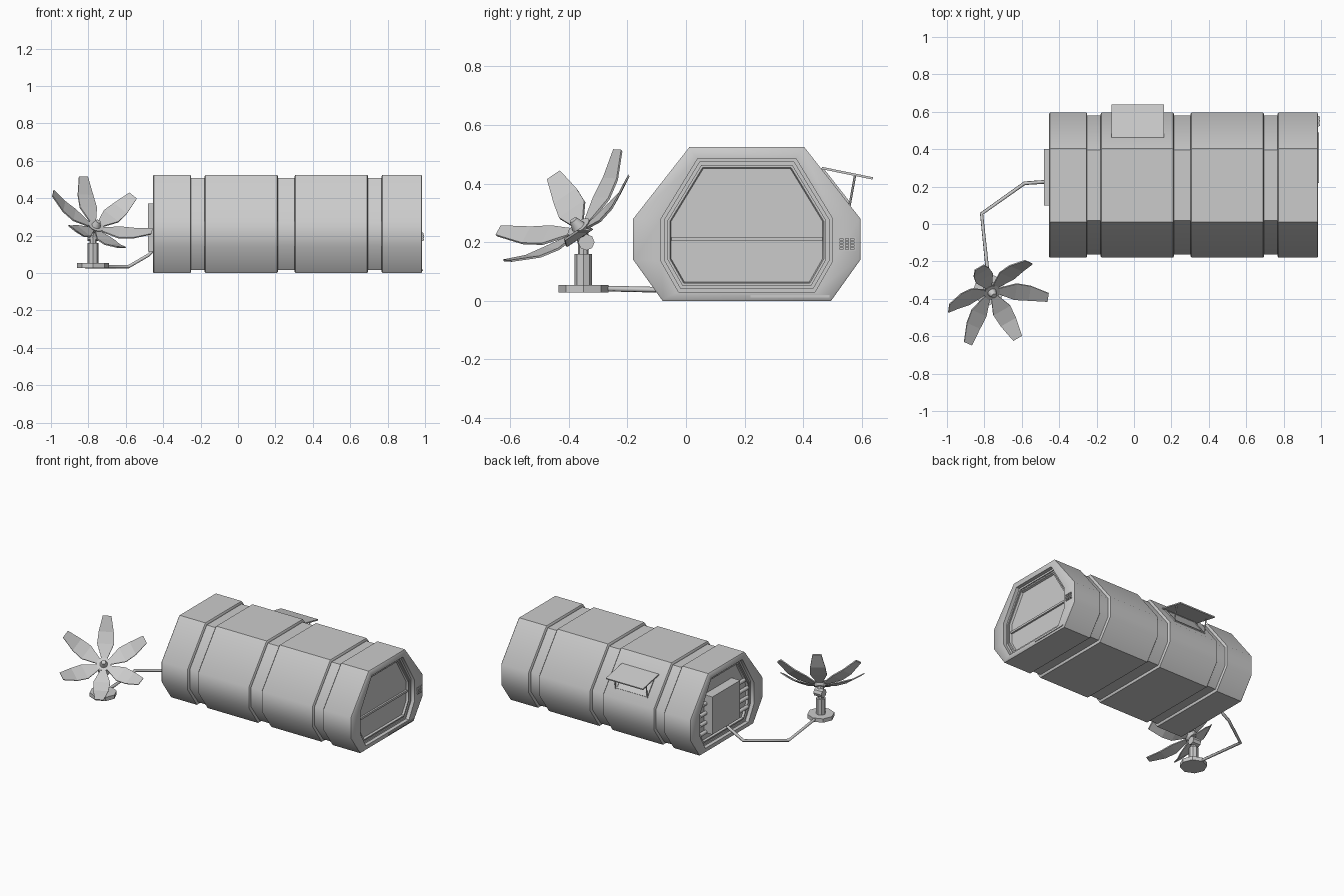
import bpy, bmesh, math
from mathutils import Vector, Matrix

cube = bpy.data.objects.get("Cube")
if cube:
    bpy.data.objects.remove(cube)

grey = bpy.data.materials.new("light_grey")
grey.use_nodes = True
grey.diffuse_color = (0.6, 0.6, 0.6, 1)
grey.node_tree.nodes["Principled BSDF"].inputs["Base Color"].default_value = (0.6, 0.6, 0.6, 1)


def finish(name, bm, smooth=None):
    bmesh.ops.recalc_face_normals(bm, faces=bm.faces)
    mesh = bpy.data.meshes.new(name)
    bm.to_mesh(mesh)
    bm.free()
    mesh.materials.append(grey)
    obj = bpy.data.objects.new(name, mesh)
    bpy.context.collection.objects.link(obj)
    if smooth:
        bpy.ops.object.select_all(action="DESELECT")
        obj.select_set(True)
        bpy.context.view_layer.objects.active = obj
        bpy.ops.object.shade_smooth_by_angle(angle=math.radians(smooth))
    return obj


def loft(bm, rings):
    rows = [[bm.verts.new(p) for p in ring] for ring in rings]
    n = len(rows[0])
    for a, b in zip(rows, rows[1:]):
        for i in range(n):
            bm.faces.new((a[i], a[(i + 1) % n], b[(i + 1) % n], b[i]))
    bm.faces.new(rows[0])
    bm.faces.new(rows[-1])


def box(name, lo, hi, matrix=Matrix()):
    lo, hi = Vector(lo), Vector(hi)
    bm = bmesh.new()
    m = matrix @ Matrix.Translation((lo + hi) / 2) @ Matrix.Diagonal((*(hi - lo), 1))
    bmesh.ops.create_cube(bm, size=1, matrix=m)
    return finish(name, bm)


def rod(name, a, b, r1, r2=None, sides=8, smooth=None):
    a, b = Vector(a), Vector(b)
    bm = bmesh.new()
    m = Matrix.Translation((a + b) / 2) @ (b - a).to_track_quat("Z", "Y").to_matrix().to_4x4()
    bmesh.ops.create_cone(bm, cap_ends=True, segments=sides, radius1=r1,
                          radius2=r1 if r2 is None else r2, depth=(b - a).length, matrix=m)
    return finish(name, bm, smooth)


def inset(pts, d):
    # Offset a clockwise convex outline inwards by d
    out = []
    for i, p in enumerate(pts):
        p = Vector(p)
        e1 = (p - Vector(pts[i - 1])).normalized()
        e2 = (Vector(pts[(i + 1) % len(pts)]) - p).normalized()
        n1, n2 = Vector((e1.y, -e1.x)), Vector((e2.y, -e2.x))
        out.append(p + (n1 + n2) * d / (1 + n1.dot(n2)))
    return out


# Hull: eight-sided section with raised bands, grooves and recessed ends
OUTER = [(-.18, .14), (-.18, .28), (.012, .525), (.403, .525),
         (.595, .28), (.595, .14), (.495, 0), (-.08, 0)]
INNER = [(-.085, .135), (-.085, .28), (.04, .485), (.375, .485),
         (.5, .28), (.5, .135), (.44, .03), (-.025, .03)]


def ring(x, outline, d=0):
    return [(x, p[0], p[1]) for p in inset(outline, d)]


def end_rings(x, s):
    # From the rim inwards: opening, step and sunken panel
    steps = [(0, 0), (.025, 0), (.025, .012), (.032, .012), (.032, .022),
             (.026, .022), (.026, .03), (.04, .034)]
    return [ring(x - s * depth, INNER, d) for depth, d in steps]


rings = end_rings(-.455, -1)[::-1]
bands = [(-.455, -.25), (-.178, .213), (.303, .695), (.768, .985)]
for x0, x1 in bands:
    if x0 > -.4:
        rings.append(ring(x0, OUTER, .016))
    rings += [ring(x0, OUTER, .006), ring(x0 + .005, OUTER),
              ring(x1 - .005, OUTER), ring(x1, OUTER, .006)]
    if x1 < .9:
        rings.append(ring(x1, OUTER, .016))
rings += end_rings(.985, 1)
bm = bmesh.new()
loft(bm, rings)
finish("hull", bm, 42)

# Door divider and sill
box("door_divider", (.943, -.05, .204), (.957, .465, .218))
box("door_sill", (.955, .22, .012), (.99, .49, .02))

# Keypad beside the door
box("keypad_plate", (.984, .52, .172), (.988, .578, .216))
for row in range(4):
    for col in range(3):
        y, z = .524 + col * .018, .175 + row * .01
        box("keypad_key", (.987, y, z), (.995, y + .014, z + .0075))

# Service box and ribs on the far end
box("service_box", (-.48, .1, .115), (-.41, .4, .372))
for z in (.12, .185, .25, .315):
    w = .26 if z < .3 else .225
    rod("end_rib", (-.428, .2075 - w, z), (-.428, .2075 + w, z), .013, sides=8, smooth=50)

# Window on the rear slope, framed and shaded by a propped awning
top, low = Vector((0, .403, .525)), Vector((0, .595, .28))
down = (low - top).normalized()
normal = Vector((0, -down.z, down.y))
slope = Matrix(((1, 0, 0, .02), (0, down.y, normal.y, top.y),
                (0, down.z, normal.z, top.z), (0, 0, 0, 1)))
box("window_pane", (-.11, .105, -.01), (.11, .24, .003), slope)
for s in (-1, 1):
    box("window_side", (s * .115 - .005, .095, -.01), (s * .115 + .005, .25, .007), slope)
for v in (.095, .24):
    box("window_rail", (-.12, v, -.01), (.12, v + .01, .007), slope)
tilt = Matrix.Translation((.02, .463, .453)) @ Matrix.Rotation(math.radians(-11.5), 4, "X")
box("awning", (-.14, 0, -.004), (.14, .178, .004), tilt)
for x in (-.1, .14):
    rod("awning_strut", (x, .558, .325), (x, .577, .43), .004, sides=6)

# Cable from the service box to the dish stand
path = [(-.45, .225, .125), (-.48, .225, .095), (-.585, .218, .034),
        (-.815, .055, .034), (-.78, -.28, .042)]
curve = bpy.data.curves.new("cable", "CURVE")
curve.dimensions = "3D"
curve.bevel_depth = .01
curve.bevel_resolution = 1
curve.use_fill_caps = True
spline = curve.splines.new("POLY")
spline.points.add(len(path) - 1)
for point, co in zip(spline.points, path):
    point.co = (*co, 1)
curve.materials.append(grey)
bpy.context.collection.objects.link(bpy.data.objects.new("cable", curve))

# Dish stand
foot = Vector((-.775, -.35, 0))
up = Vector((0, 0, 1))
rod("stand_base", foot + up * .028, foot + up * .054, .085)
rod("stand_post", foot + up * .05, foot + up * .16, .03)
rod("stand_neck", foot + up * .15, foot + up * .215, .018)

# Tilted dish hub
axis = Vector((.35, -.56, .75)).normalized()
hub = Vector((-.76, -.365, .25))
u = Vector((-.2, .37, .37))
u = (u - axis * u.dot(axis)).normalized()
v = axis.cross(u)
rod("dish_joint", foot + Vector((-.03, .01, .2)), foot + Vector((.03, .01, .2)), .028)
rod("dish_arm", foot + Vector((0, .005, .19)), hub - axis * .01, .022)
rod("dish_hub", hub - axis * .025, hub + axis * .004, .03, .045, 12)
rod("dish_feed", hub, hub + axis * .035, .026, .014, 12, 40)

# Six folded petals: (radius, height, half width) along each petal
PETAL = [(.04, -.005, .018), (.13, .018, .052), (.2, .045, .047), (.285, .1, .027)]
for k in range(6):
    a = k * math.pi / 3
    out = u * math.cos(a) + v * math.sin(a)
    side = axis.cross(out)
    bm = bmesh.new()
    sections = []
    for r, h, w in PETAL:
        c = hub + out * r + axis * h
        t = axis * .004
        sections.append([c - side * w - t, c + side * w - t, c + side * w + t, c - side * w + t])
    loft(bm, sections)
    finish("dish_petal", bm)
